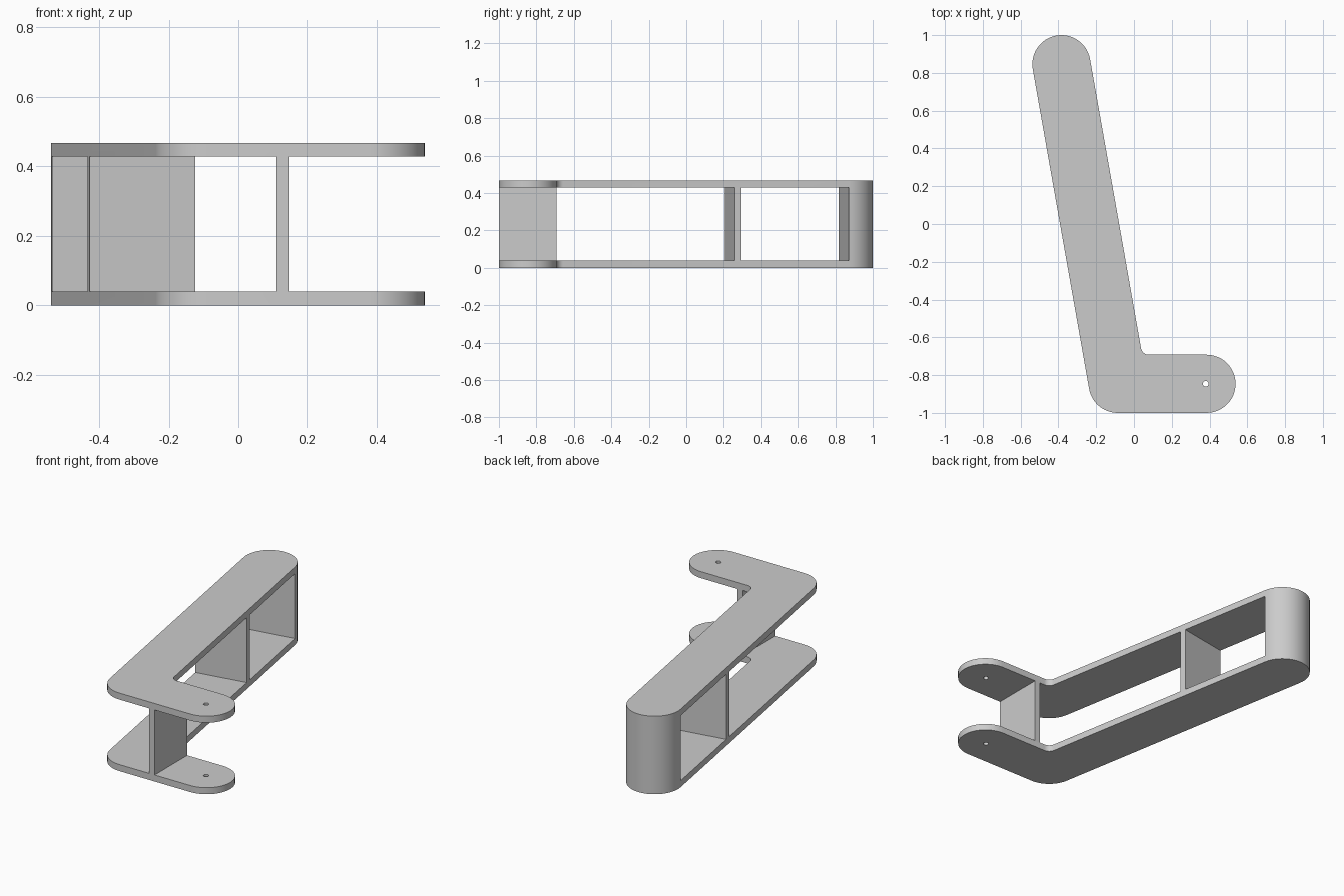
import bpy, bmesh, math
from mathutils import Vector

if "Cube" in bpy.data.objects:
    bpy.data.objects.remove(bpy.data.objects["Cube"])

R, H, T = 0.154, 0.467, 0.039          # end radius, height, plate thickness
A = math.radians(10)                   # lean of the long arm
TOP = Vector((-0.384, 0.846))          # centre of the far round end
DOWN = Vector((math.sin(A), -math.cos(A)))
SIDE = Vector((math.cos(A), math.sin(A)))
ELBOW = TOP + DOWN * (1.692 / math.cos(A))
FOOT = Vector((0.384, -0.846))         # centre of the short arm's round end


def arc(c, r, a0, a1, n):
    return [(c[0] + r * math.cos(math.radians(a0 + (a1 - a0) * i / n)),
             c[1] + r * math.sin(math.radians(a0 + (a1 - a0) * i / n))) for i in range(n + 1)]


def arm(t, s):
    """Point t along the long arm, s to its side."""
    return tuple(TOP + DOWN * t + SIDE * s)


def prism(name, pts, z0, z1):
    bm = bmesh.new()
    face = bm.faces.new([bm.verts.new((x, y, z0)) for x, y in pts])
    ext = bmesh.ops.extrude_face_region(bm, geom=[face])
    bmesh.ops.translate(bm, vec=(0, 0, z1 - z0),
                        verts=[v for v in ext["geom"] if isinstance(v, bmesh.types.BMVert)])
    bmesh.ops.recalc_face_normals(bm, faces=bm.faces)
    mesh = bpy.data.meshes.new(name)
    bm.to_mesh(mesh)
    bm.free()
    ob = bpy.data.objects.new(name, mesh)
    bpy.context.collection.objects.link(ob)
    return ob


# Full-height L outline: far end, elbow, foot end, inner fillet
f = 0.042
y_in = FOOT.y + R
corner_x = ELBOW.x + (R - (y_in - ELBOW.y) * math.sin(A)) / math.cos(A)
fillet = (corner_x + f / math.tan(math.radians(50)), y_in + f)
outline = (arc(TOP, R, 10, 190, 24) + arc(ELBOW, R, 190, 270, 12)
           + arc(FOOT, R, -90, 90, 24) + arc(fillet, f, 270, 190, 8))
bracket = prism("bracket", outline, 0, H)

# Openings that leave two plates, the solid round end and two ribs
cutters = [
    prism("upper_opening", [arm(0, -.3), arm(.587, -.3), arm(.587, .3), arm(0, .3)], T, H - T),
    prism("elbow_opening", [arm(.624, -.25), (-0.6, -1.2), (0.11, -1.2), (0.11, -0.5),
                            arm(.624, .25)], T, H - T),
    prism("foot_opening", [(0.147, -1.2), (0.7, -1.2), (0.7, -0.5), (0.147, -0.5)], T, H - T),
    prism("pin_hole", arc((0.38, -0.846), 0.015, 0, 345, 23), -0.1, H + 0.1),
]
bpy.context.view_layer.objects.active = bracket
for c in cutters:
    c.hide_render = True
    m = bracket.modifiers.new(c.name, "BOOLEAN")
    m.operation, m.solver, m.object = "DIFFERENCE", "EXACT", c
    bpy.ops.object.modifier_apply(modifier=m.name)
    bpy.data.objects.remove(c)

# Smooth rounds, sharp edges
bpy.ops.object.select_all(action="DESELECT")
bracket.select_set(True)
bpy.ops.object.shade_smooth_by_angle(angle=math.radians(30))
